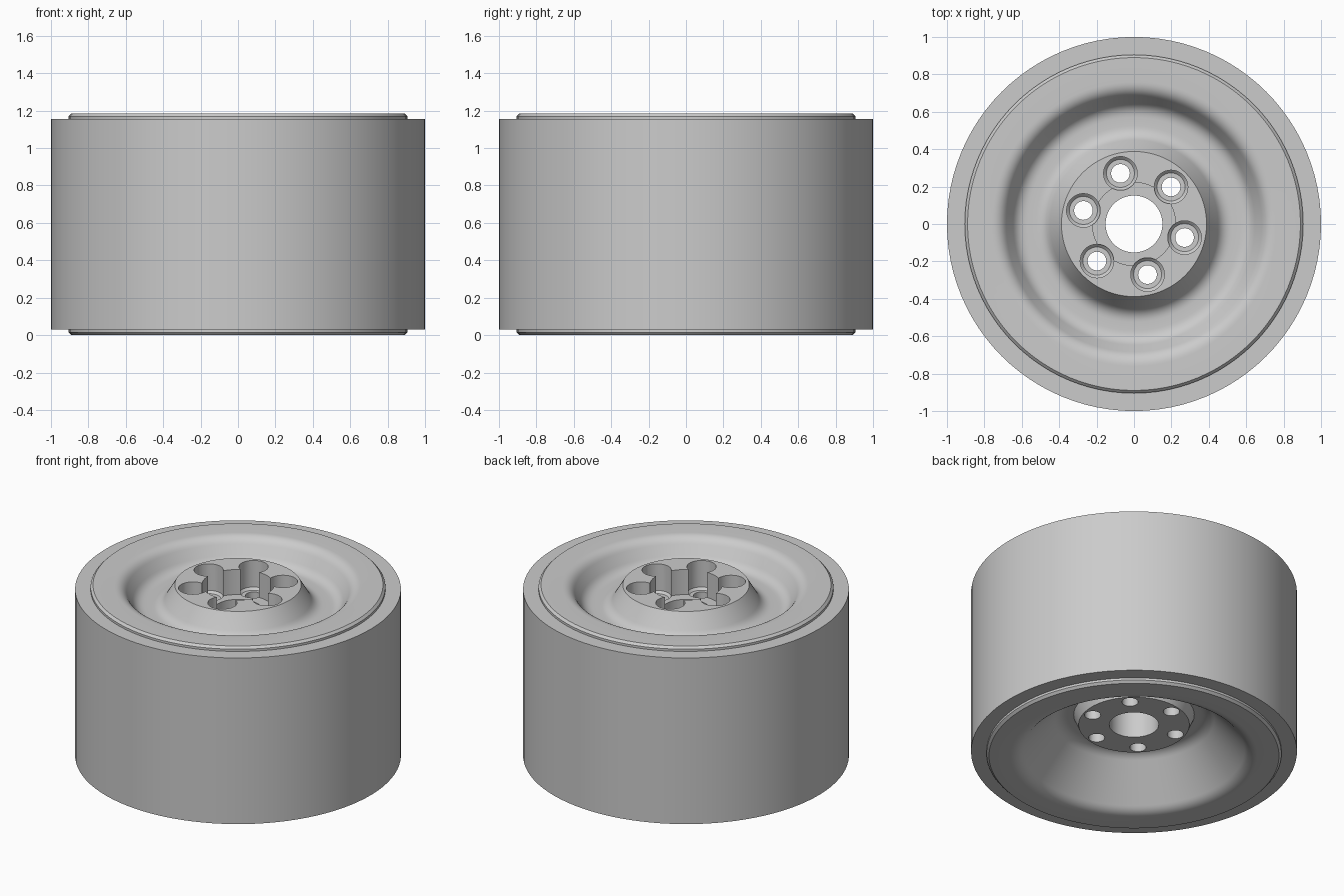
import bpy, bmesh, math
from mathutils import Vector, Matrix

cube = bpy.data.objects.get("Cube")
if cube:
    bpy.data.objects.remove(cube, do_unlink=True)

grey = bpy.data.materials.new("plain_grey")
grey.use_nodes = True
colour = (0.6, 0.6, 0.6, 1)
grey.diffuse_color = colour
grey.node_tree.nodes["Principled BSDF"].inputs["Base Color"].default_value = colour


def rounded(points, steps=7):
    """Closed (radius, z) outline; a third value rounds that corner."""
    out = []
    for i, p in enumerate(points):
        here = Vector(p[:2])
        if len(p) == 2:
            out.append(here)
            continue
        before = Vector(points[i - 1][:2])
        after = Vector(points[(i + 1) % len(points)][:2])
        a = here + (before - here).normalized() * p[2]
        b = here + (after - here).normalized() * p[2]
        for k in range(steps + 1):
            t = k / steps
            out.append(a * (1 - t) ** 2 + here * 2 * t * (1 - t) + b * t * t)
    return out


def add_lathe(bm, outline, sides, matrix=Matrix()):
    """Revolve a closed outline around z."""
    rings = []
    for s in range(sides):
        a = math.tau * s / sides
        rings.append([bm.verts.new(matrix @ Vector((p.x * math.cos(a), p.x * math.sin(a), p.y)))
                      for p in outline])
    n = len(outline)
    for s, ring in enumerate(rings):
        following = rings[(s + 1) % sides]
        for i in range(n):
            j = (i + 1) % n
            if outline[i].x or outline[j].x:
                bm.faces.new((ring[i], following[i], following[j], ring[j]))


def finish(name, bm):
    bmesh.ops.remove_doubles(bm, verts=bm.verts, dist=1e-5)
    bmesh.ops.dissolve_degenerate(bm, edges=bm.edges, dist=1e-6)
    bmesh.ops.recalc_face_normals(bm, faces=bm.faces)
    mesh = bpy.data.meshes.new(name)
    bm.to_mesh(mesh)
    bm.free()
    mesh.materials.append(grey)
    obj = bpy.data.objects.new(name, mesh)
    bpy.context.collection.objects.link(obj)
    return obj


def activate(obj):
    bpy.ops.object.select_all(action="DESELECT")
    obj.select_set(True)
    bpy.context.view_layer.objects.active = obj


# Outer tread sleeve
bm = bmesh.new()
add_lathe(bm, rounded([(0.9, 0.03), (1, 0.03), (1, 1.155), (0.9, 1.155)]), 96)
tread = finish("tread_sleeve", bm)

# Wheel body with rim, dished faces, hub, centre recess and bore
body_outline = rounded([
    (0.905, 0.015), (0.905, 1.17), (0.89, 1.185),
    (0.71, 1.185, 0.05), (0.62, 1.04, 0.05), (0.475, 1.04, 0.05), (0.388, 1.185),
    (0.222, 1.185), (0.222, 1.015), (0.152, 1.015),
    (0.152, 0.22), (0.34, 0.22), (0.37, 0.29),
    (0.46, 0.29, 0.05), (0.71, 0, 0.05), (0.89, 0),
])
bm = bmesh.new()
add_lathe(bm, body_outline, 96)
body = finish("wheel_body", bm)

# Six counterbored bolt holes
hole_outline = rounded([(0, 0.1), (0.05, 0.1), (0.05, 0.99), (0.075, 0.99),
                        (0.09, 1.005), (0.09, 1.3), (0, 1.3)])
bm = bmesh.new()
for k in range(6):
    turn = Matrix.Rotation(math.radians(45 + 60 * k), 4, "Z")
    add_lathe(bm, hole_outline, 32, turn @ Matrix.Translation((0.28, 0, 0)))
cutter = finish("bolt_hole_cutter", bm)
cutter.hide_render = True

cut = body.modifiers.new("bolt_holes", "BOOLEAN")
cut.operation = "DIFFERENCE"
cut.solver = "EXACT"
cut.object = cutter
activate(body)
bpy.ops.object.modifier_apply(modifier=cut.name)
bpy.data.objects.remove(cutter, do_unlink=True)

for obj in (tread, body):
    activate(obj)
    bpy.ops.object.shade_smooth_by_angle(angle=math.radians(30))
